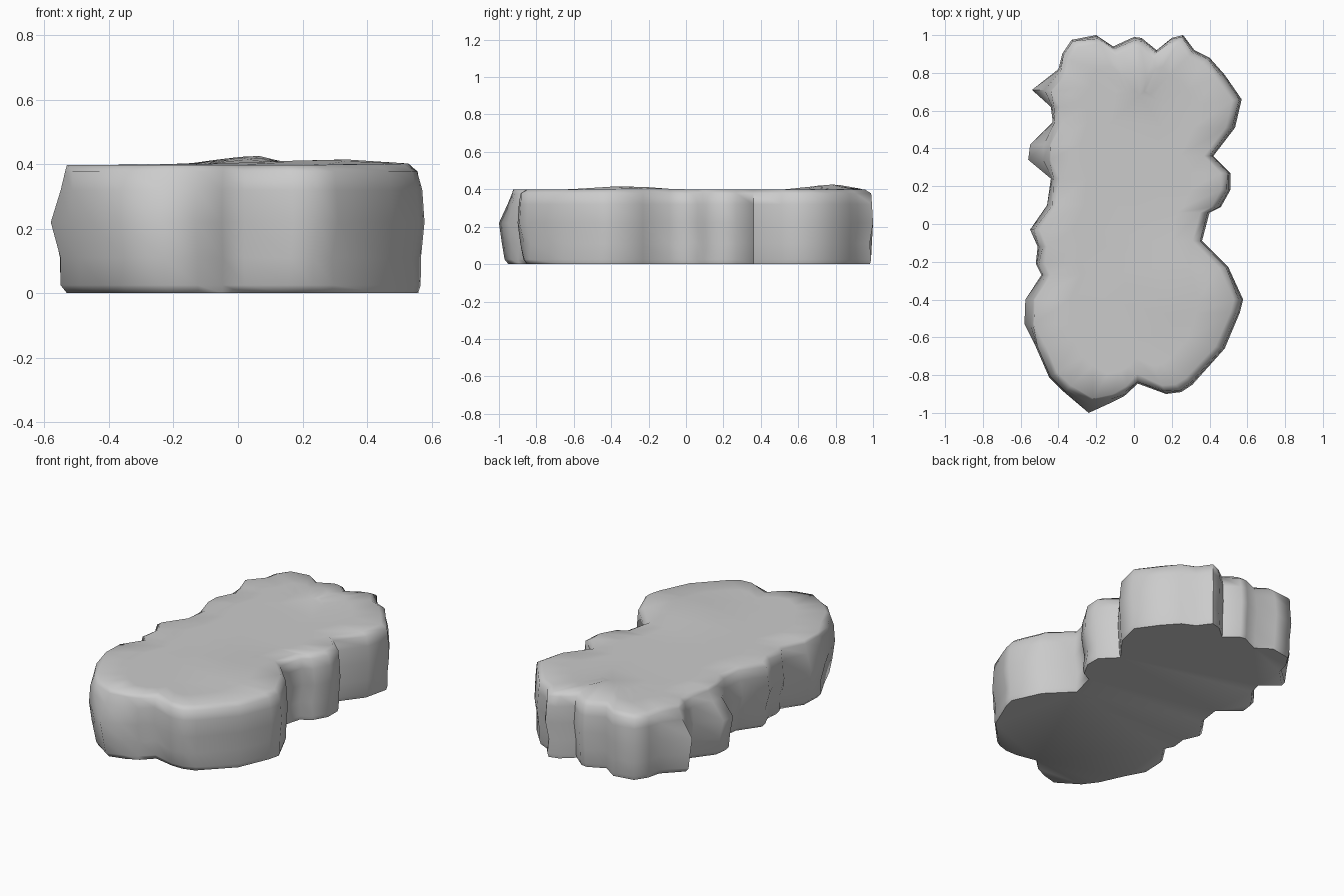
import bpy, bmesh, math, random
from mathutils import Vector

if "Cube" in bpy.data.objects:
    bpy.data.objects.remove(bpy.data.objects["Cube"])

random.seed(4)

# Widest outline of the stone slab, seen from above, clockwise
OUTLINE = [(-.33, .975), (-.20, 1), (-.11, .94), (0, .99), (.04, .985), (.12, .92),
           (.20, .985), (.26, 1), (.32, .92), (.40, .88), (.48, .79), (.57, .66),
           (.535, .51), (.42, .36), (.51, .27), (.51, .18), (.46, .09), (.40, .06),
           (.36, -.09), (.50, -.23), (.578, -.40), (.56, -.47), (.48, -.66),
           (.31, -.85), (.25, -.89), (.17, -.90), (.02, -.845), (-.05, -.91),
           (-.13, -.95), (-.24, -1), (-.37, -.89), (-.45, -.81), (-.52, -.65),
           (-.58, -.53), (-.575, -.40), (-.49, -.27), (-.52, -.21), (-.51, -.12),
           (-.55, -.03), (-.46, .10), (-.44, .24), (-.56, .34), (-.55, .42),
           (-.43, .54), (-.44, .62), (-.54, .71), (-.40, .82), (-.38, .90)]


def clamp(v, lo, hi):
    return max(lo, min(hi, v))


def pulled(p, amount):
    """Move a point towards the long spine of the slab."""
    p = Vector(p)
    spine = Vector((0, clamp(p.y, -.55, .6)))
    d = spine - p
    return p + d.normalized() * amount


def rim(p, amount):
    """Upper rim: the overhanging left and front lobes are cut back."""
    q = pulled(p, amount)
    left = -.43 if q.y > .05 else -.53
    q.x = max(q.x, left + .15 * (q.x - left))
    q.y = max(q.y, -.91 + .3 * min(0, q.y + .91))
    return q


def crown(x, y):
    """Gentle swells on the upper face."""
    z = .398
    for cx, cy, h, r in ((.03, .77, .03, .12), (.28, -.33, .02, .2)):
        z += h * math.exp(-((x - cx) ** 2 + (y - cy) ** 2) / r ** 2)
    return z


def base_inset(p):
    """Undercut of the foot: deeper on the left and in two worn hollows in front."""
    x, y = p
    inset = .02 + (.03 if x < -.43 else 0)
    if y < -.8:
        for cx in (-.27, .2):
            inset += .04 * math.exp(-((x - cx) / .1) ** 2)
    return inset


# Rings up the side, over the rim and across the top
bm = bmesh.new()
rings = []


def add_ring(points, height):
    rings.append([bm.verts.new((q.x, q.y, height(q.x, q.y))) for q in points])


def wear():
    return random.uniform(0, .02)


add_ring([pulled(p, base_inset(p)) for p in OUTLINE], lambda x, y: 0)
add_ring([pulled(p, base_inset(p) * .6) for p in OUTLINE], lambda x, y: .025)
add_ring([pulled(p, base_inset(p) * .25 + wear()) for p in OUTLINE], lambda x, y: .11)
add_ring([Vector(p) for p in OUTLINE], lambda x, y: .22)
add_ring([Vector(p).lerp(rim(p, .01), .7) for p in OUTLINE], lambda x, y: .32)
add_ring([rim(p, .008 + wear()) for p in OUTLINE], lambda x, y: .378)
add_ring([rim(p, .05) for p in OUTLINE], crown)
for t in (.65, .3):
    pts = []
    for p in OUTLINE:
        q = rim(p, .05)
        pts.append(Vector((0, clamp(q.y, -.55, .6))).lerp(q, t))
    add_ring(pts, crown)

n = len(OUTLINE)
for lower, upper in zip(rings, rings[1:]):
    for i in range(n):
        j = (i + 1) % n
        bm.faces.new((lower[i], lower[j], upper[j], upper[i]))
bm.faces.new(rings[0])
bm.faces.new(rings[-1])
bmesh.ops.recalc_face_normals(bm, faces=bm.faces)
bmesh.ops.triangulate(bm, faces=[f for f in bm.faces if len(f.verts) > 4])

mesh = bpy.data.meshes.new("stone_slab")
bm.to_mesh(mesh)
bm.free()
slab = bpy.data.objects.new("stone_slab", mesh)
bpy.context.collection.objects.link(slab)
bpy.context.view_layer.objects.active = slab
slab.select_set(True)
bpy.ops.object.shade_smooth_by_angle(angle=math.radians(65))
